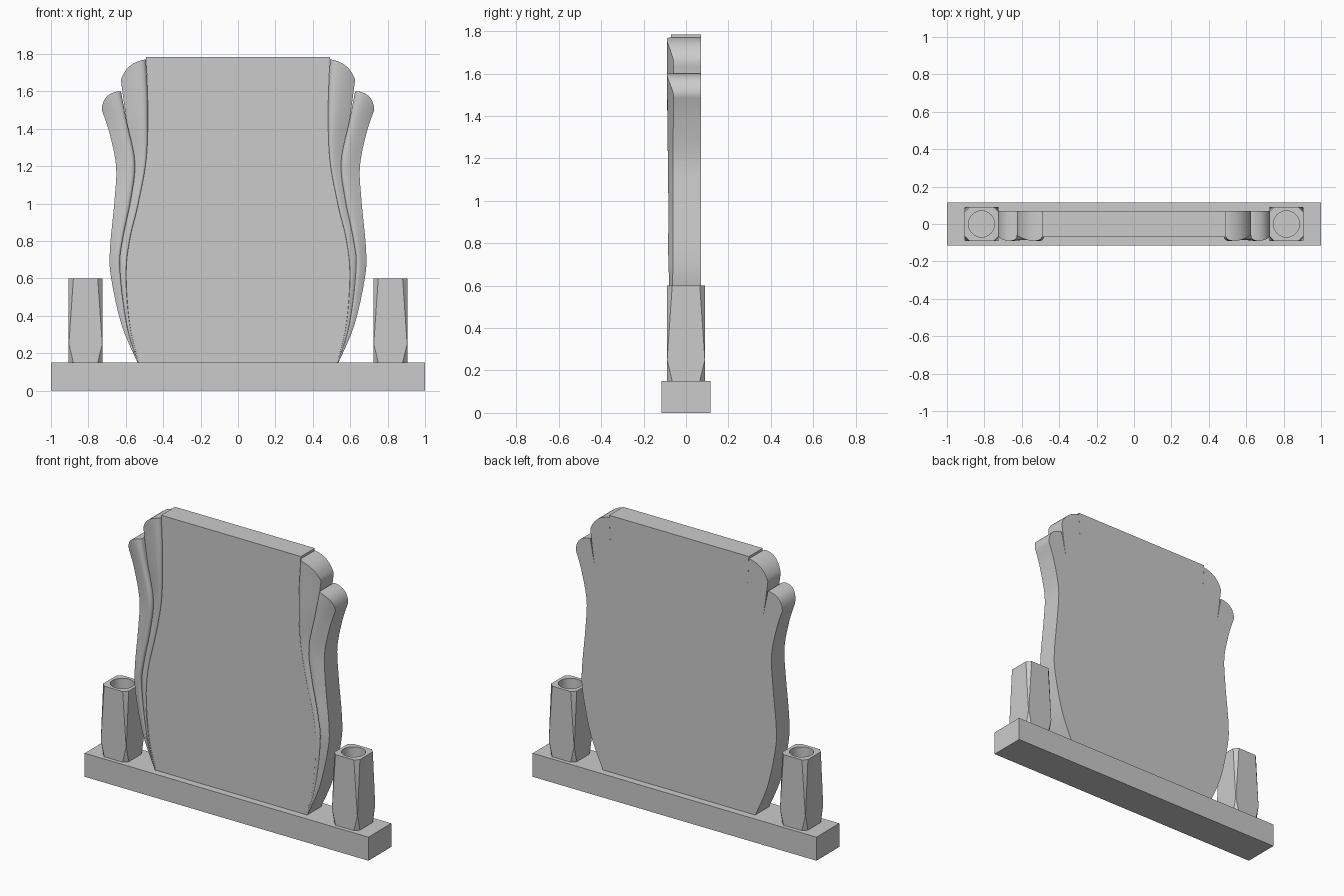
import bpy, bmesh
from math import sin, cos, pi, hypot

if "Cube" in bpy.data.objects:
    bpy.data.objects.remove(bpy.data.objects["Cube"])

FRONT, BACK = -0.07, 0.07


def finish(bm, name, smooth=False, mirror=False):
    bmesh.ops.recalc_face_normals(bm, faces=bm.faces)
    me = bpy.data.meshes.new(name)
    bm.to_mesh(me)
    bm.free()
    ob = bpy.data.objects.new(name, me)
    bpy.context.collection.objects.link(ob)
    if mirror:
        mod = ob.modifiers.new("Mirror", 'MIRROR')
        mod.use_mirror_merge = False
    if smooth:
        bpy.ops.object.select_all(action='DESELECT')
        ob.select_set(True)
        bpy.context.view_layer.objects.active = ob
        bpy.ops.object.shade_smooth_by_angle(angle=0.6)
    return ob


def spline(pts, steps=6):
    """Catmull-Rom curve through 2D points."""
    p = [pts[0]] + pts + [pts[-1]]
    out = []
    for i in range(1, len(p) - 2):
        for s in range(steps):
            t = s / steps
            out.append(tuple(0.5 * (2 * b + (c - a) * t + (2 * a - 5 * b + 4 * c - d) * t * t
                                    + (3 * b - a - 3 * c + d) * t ** 3)
                             for a, b, c, d in zip(p[i - 1], p[i], p[i + 1], p[i + 2])))
    return out + [pts[-1]]


def petal(name, inner, outer, arch, cols=14):
    """Fluted strip between two side curves, rounded at the top."""
    a, b = spline(inner), spline(outer)
    bm = bmesh.new()
    front, back = [], []
    for r, ((x0, z0), (x1, z1)) in enumerate(zip(a, b)):
        v = r / (len(a) - 1)
        dx, dz = x1 - x0, z1 - z0
        w = hypot(dx, dz)
        k = min(1, w / 0.13)
        lift = arch * max(0, (v - 0.8) / 0.2) ** 2
        frow, brow = [], []
        for c in range(cols + 1):
            u = (c / cols) ** 1.3
            bump = lift * sin(pi * u) ** 0.8 if 0 < c < cols else 0
            x = x0 + dx * u - dz / w * bump
            z = z0 + dz * u + dx / w * bump
            y = FRONT - k * (0.021 * sin(pi * u ** 0.5) - 0.012 * u * u) if c < cols else FRONT + 0.012 * k
            frow.append(bm.verts.new((x, y, z)))
            brow.append(bm.verts.new((x, BACK, z)))
        front.append(frow)
        back.append(brow)
    for g in (front, back):
        for r0, r1 in zip(g, g[1:]):
            for c in range(cols):
                bm.faces.new((r0[c], r0[c + 1], r1[c + 1], r1[c]))
    rim_f = front[0] + [r[-1] for r in front[1:]] + front[-1][-2::-1] + [r[0] for r in front[-2:0:-1]]
    rim_b = back[0] + [r[-1] for r in back[1:]] + back[-1][-2::-1] + [r[0] for r in back[-2:0:-1]]
    n = len(rim_f)
    for i in range(n):
        j = (i + 1) % n
        bm.faces.new((rim_f[i], rim_f[j], rim_b[j], rim_b[i]))
    return finish(bm, name, smooth=True, mirror=True)


# Plinth
bm = bmesh.new()
bmesh.ops.create_cube(bm, size=1)
for v in bm.verts:
    v.co = (v.co.x * 2, v.co.y * 0.23, (v.co.z + 0.5) * 0.15)
finish(bm, "plinth")

# Side curves of the tablet (x, z), bottom to top
edge = [(.530, .15), (.578, .35), (.598, .62), (.578, .81), (.535, .99), (.49, 1.24), (.482, 1.52), (.492, 1.77)]
crease = [(.534, .15), (.594, .35), (.631, .65), (.616, .81), (.573, 1.02), (.551, 1.22), (.595, 1.44)]
outline = [(.537, .15), (.622, .35), (.678, .60), (.685, .75), (.66, 1.02), (.652, 1.20), (.688, 1.38), (.728, 1.50)]

# Flat central slab
side = spline(edge[:-1] + [(.492, 1.785)])
loop = side + [(-x, z) for x, z in reversed(side)]
bm = bmesh.new()
f = bm.faces.new([bm.verts.new((x, FRONT, z)) for x, z in loop])
ext = bmesh.ops.extrude_face_region(bm, geom=[f], use_keep_orig=True)
for e in ext["geom"]:
    if isinstance(e, bmesh.types.BMVert):
        e.co.y = BACK
finish(bm, "tablet_slab", smooth=True)

# Two fluted strips on each side
petal("inner_flute", edge, crease + [(.626, 1.66)], 0.028)
petal("outer_flute", crease + [(.626, 1.60)], outline, 0.033)


# Faceted vases with a round bore
def vase_ring(bm, z, c, cx, h=0.09):
    pts = [(h, -h + c), (h, h - c), (h - c, h), (-h + c, h),
           (-h, h - c), (-h, -h + c), (-h + c, -h), (h - c, -h)]
    return [bm.verts.new((cx + x, y, z)) for x, y in pts]


def bridge(bm, a, b):
    n = len(a)
    for i in range(n):
        j = (i + 1) % n
        bm.faces.new((a[i], a[j], b[j], b[i]))


def loop_edges(bm, ring):
    return [bm.edges.get((p, q)) or bm.edges.new((p, q)) for p, q in zip(ring, ring[1:] + ring[:1])]


for name, cx in (("left_vase", -0.815), ("right_vase", 0.815)):
    bm = bmesh.new()
    rings = [vase_ring(bm, z, c, cx) for z, c in ((.15, .025), (.25, .001), (.60, .025))]
    bm.faces.new(rings[0])
    bridge(bm, rings[0], rings[1])
    bridge(bm, rings[1], rings[2])
    bore = [[bm.verts.new((cx + .07 * cos(2 * pi * i / 32), .07 * sin(2 * pi * i / 32), z)) for i in range(32)]
            for z in (.60, .35)]
    bridge(bm, bore[0], bore[1])
    bm.faces.new(bore[1])
    bmesh.ops.bridge_loops(bm, edges=loop_edges(bm, rings[2]) + loop_edges(bm, bore[0]))
    finish(bm, name, smooth=True)
